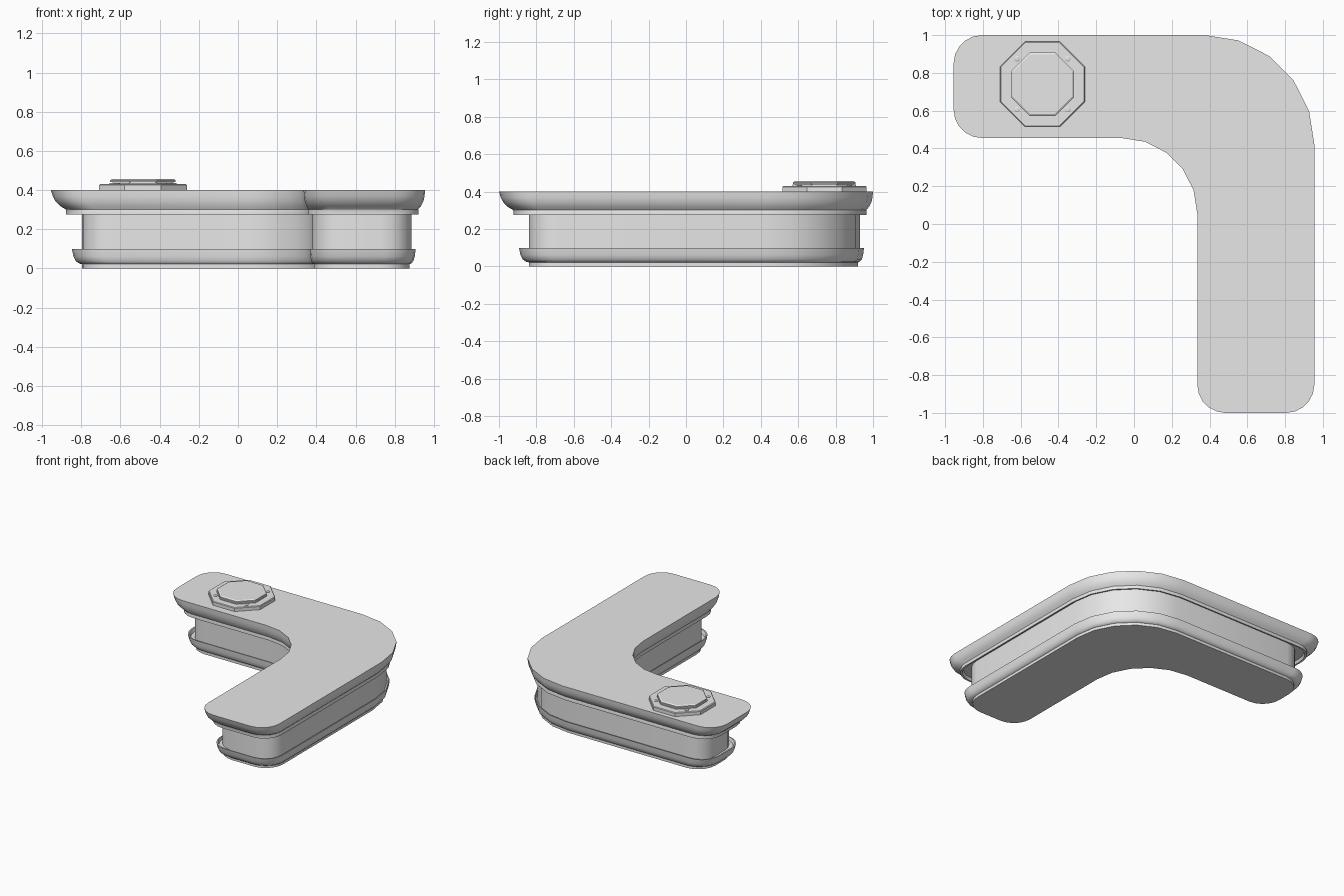
import bpy, bmesh, math
from math import cos, sin, radians, pi

cube = bpy.data.objects.get("Cube")
if cube:
    bpy.data.objects.remove(cube, do_unlink=True)

grey = bpy.data.materials.new("light grey")
grey.use_nodes = True
grey.diffuse_color = (0.8, 0.8, 0.8, 1)
for node in grey.node_tree.nodes:
    if node.type == 'BSDF_PRINCIPLED':
        node.inputs["Base Color"].default_value = (0.8, 0.8, 0.8, 1)


def arc(cx, cy, r, start, sweep, steps=5):
    angles = [radians(start + sweep * i / steps) for i in range(steps + 1)]
    return [(cx + r * cos(a), cy + r * sin(a)) for a in angles]


def counter_outline(side, end):
    """L-shaped plan, pulled in separately on its long sides and its two ends."""
    left, front = -0.955 + end, -1 + end
    right, back = 0.955 - side, 1 - side
    inner_x, inner_y = 0.335 + side * 0.65, 0.455 + side * 0.65
    r = 0.15
    pts = arc(0.375, 0.42, 0.58 - side, 0, 90)                  # outer bend
    pts += arc(left + r, back - r, r, 90, 90)                   # left end
    pts += arc(left + r, inner_y + r, r, 180, 90)
    pts += arc(-0.065, 0.055, 0.4 + side * 0.65, 90, -90)       # inner bend
    pts += arc(inner_x + r, front + r, r, 180, 90)              # front end
    pts += arc(right - r, front + r, r, 270, 90)
    return pts


def octagon(cx, cy):
    def outline(flat, _):
        r = flat / cos(pi / 8)
        return [(cx + r * cos(pi / 8 + i * pi / 4),
                 cy + r * sin(pi / 8 + i * pi / 4)) for i in range(8)]
    return outline


def loft(name, outline, levels, smooth=None):
    """Stack outlines through (z, first size, second size) and cap both ends."""
    bm = bmesh.new()
    rings = [[bm.verts.new((x, y, z)) for x, y in outline(a, b)]
             for z, a, b in levels]
    n = len(rings[0])
    for low, high in zip(rings, rings[1:]):
        for i in range(n):
            j = (i + 1) % n
            bm.faces.new((low[i], low[j], high[j], high[i]))
    bm.faces.new(rings[0][::-1])
    bm.faces.new(rings[-1])
    bmesh.ops.recalc_face_normals(bm, faces=bm.faces)
    mesh = bpy.data.meshes.new(name)
    bm.to_mesh(mesh)
    bm.free()
    mesh.materials.append(grey)
    obj = bpy.data.objects.new(name, mesh)
    bpy.context.collection.objects.link(obj)
    if smooth:
        bpy.ops.object.select_all(action='DESELECT')
        obj.select_set(True)
        bpy.context.view_layer.objects.active = obj
        bpy.ops.object.shade_smooth_by_angle(angle=radians(smooth))
    return obj


# Plinth with a flared, lipped rim
loft("plinth", counter_outline, [
    (0, .08, .16), (.022, .08, .16), (.025, .072, .145), (.038, .06, .127),
    (.062, .053, .115), (.1, .048, .107), (.1, .055, .117), (.075, .06, .127),
    (.075, .07, .16)], 35)

# Upright wall
loft("wall", counter_outline, [(.07, .07, .16), (.3, .07, .16)], 35)

# Worktop: hanging lip, curved underside, flat top
loft("worktop", counter_outline, [
    (.295, .07, .16), (.295, .046, .1), (.275, .044, .09), (.275, .034, .078),
    (.297, .034, .078), (.302, .036, .075), (.318, .022, .048),
    (.342, .009, .024), (.368, .003, .01), (.4, 0, 0)], 35)

# Octagonal fitting on the worktop
CX, CY = -0.485, 0.74
loft("fitting_plate", octagon(CX, CY),
     [(.39, .225, 0), (.425, .225, 0), (.43, .22, 0)])
loft("fitting_cap", octagon(CX, CY),
     [(.42, .17, 0), (.437, .17, 0), (.437, .155, 0), (.441, .155, 0),
      (.441, .167, 0), (.45, .167, 0), (.456, .157, 0)])

# Four bolts on the diagonals
for i in range(4):
    a = pi / 4 + i * pi / 2
    loft("fitting_bolt_%d" % (i + 1),
         octagon(CX + .19 * cos(a), CY + .19 * sin(a)),
         [(.42, .014, 0), (.433, .014, 0), (.436, .009, 0)])
